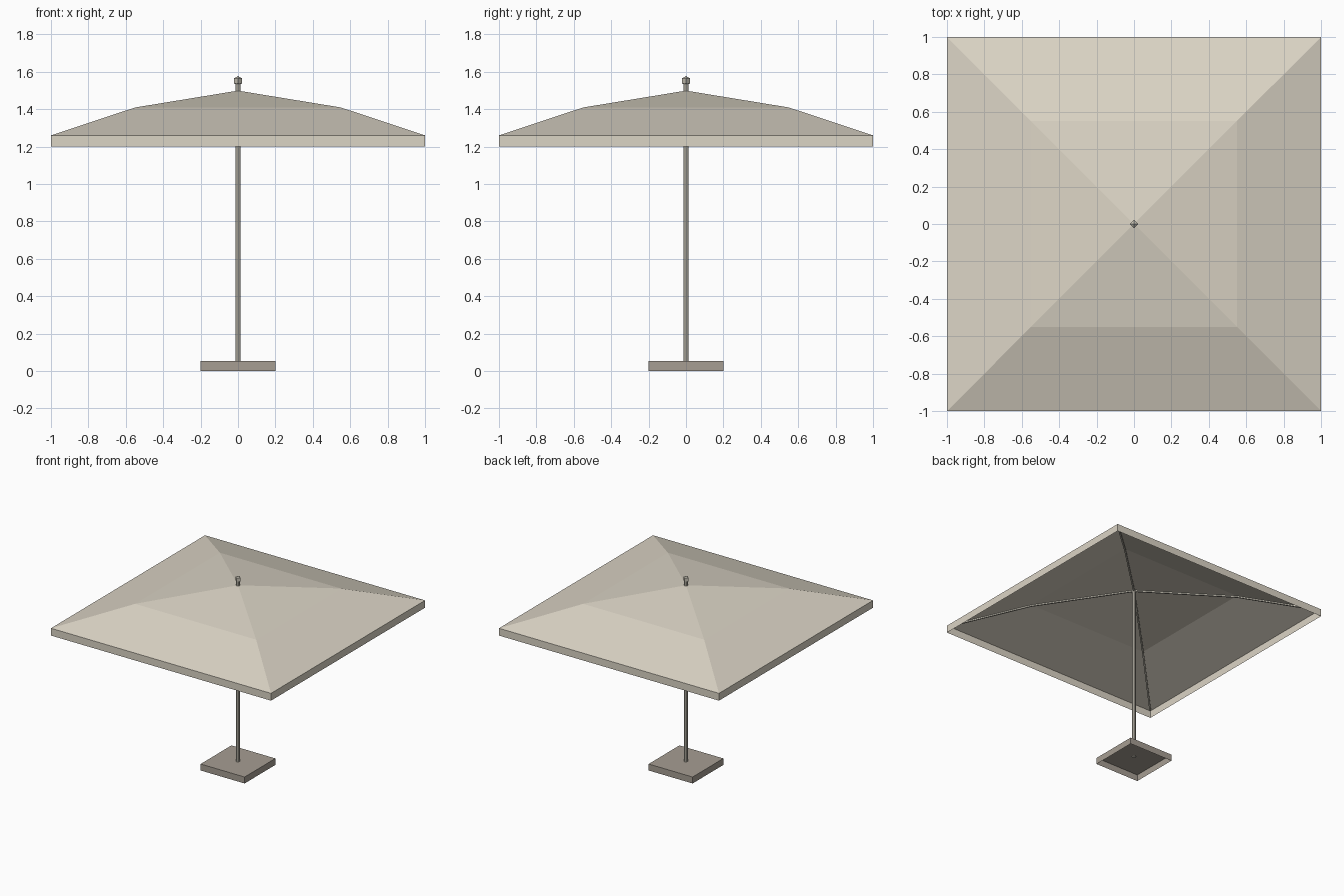
import bpy, bmesh, math
from mathutils import Vector, Matrix

cube = bpy.data.objects.get("Cube")
if cube:
    bpy.data.objects.remove(cube, do_unlink=True)


def material(name, rgb):
    m = bpy.data.materials.new(name)
    m.use_nodes = True
    m.diffuse_color = (*rgb, 1)
    m.node_tree.nodes["Principled BSDF"].inputs["Base Color"].default_value = (*rgb, 1)
    return m


fabric = material("cream fabric", (0.71, 0.66, 0.56))
metal = material("pale metal", (0.58, 0.55, 0.47))
stone = material("grey stone", (0.38, 0.34, 0.29))


def finish(name, bm, mat):
    mesh = bpy.data.meshes.new(name)
    bm.to_mesh(mesh)
    bm.free()
    mesh.materials.append(mat)
    obj = bpy.data.objects.new(name, mesh)
    bpy.context.collection.objects.link(obj)
    return obj


def square_shell(name, peak, rings, mat):
    """Open-bottomed square shell from (half width, height) rings; optional peak."""
    bm = bmesh.new()
    loops = [[bm.verts.new((sx * h, sy * h, z))
              for sx, sy in ((-1, -1), (1, -1), (1, 1), (-1, 1))] for h, z in rings]
    if peak is None:
        bm.faces.new(loops[0])
    else:
        tip = bm.verts.new((0, 0, peak))
        for i in range(4):
            bm.faces.new((loops[0][i], loops[0][(i + 1) % 4], tip))
    for up, low in zip(loops, loops[1:]):
        for i in range(4):
            j = (i + 1) % 4
            bm.faces.new((low[i], low[j], up[j], up[i]))
    return finish(name, bm, mat)


# Thin cloth canopy with its hanging valance, and the hollow foot
PEAK, BREAK, RIM = (0, 1.499), (0.55, 1.409), (1, 1.26)
square_shell("canopy", PEAK[1], [BREAK, RIM, (1, 1.2)], fabric)
square_shell("base", None, [(0.2, 0.053), (0.2, 0)], stone)

# Pole
bm = bmesh.new()
bottom, top = 0.045, 1.545
bmesh.ops.create_cone(bm, cap_ends=True, segments=8, radius1=0.014, radius2=0.014,
                      depth=top - bottom, matrix=Matrix.Translation((0, 0, (top + bottom) / 2)))
finish("pole", bm, metal)

# Small faceted knob on top
bm = bmesh.new()
bmesh.ops.create_uvsphere(bm, u_segments=4, v_segments=3, radius=0.026,
                          matrix=Matrix.Translation((0, 0, 1.551)))
finish("finial", bm, metal)

# Slim ribs under the four hips, bent with the cloth
W, D, GAP = 0.006, 0.012, 0.002
path = [PEAK, BREAK, (0.985, 1.265)]
for k, corner in enumerate(("back_left", "back_right", "front_right", "front_left")):
    turn = Matrix.Rotation(math.radians(45 + 90 * k), 3, 'Z')
    bm = bmesh.new()
    sections = []
    for h, z in path:
        r, z = h * math.sqrt(2), z - GAP
        sections.append([bm.verts.new(turn @ Vector((r, y, z + dz)))
                         for y, dz in ((-W, -W / 3), (W, -W / 3), (W, -D), (-W, -D))])
    for a, b in zip(sections, sections[1:]):
        for i in range(4):
            j = (i + 1) % 4
            bm.faces.new((a[i], a[j], b[j], b[i]))
    bm.faces.new(sections[0])
    bm.faces.new(sections[-1])
    bmesh.ops.recalc_face_normals(bm, faces=bm.faces)
    finish("rib_" + corner, bm, metal)
